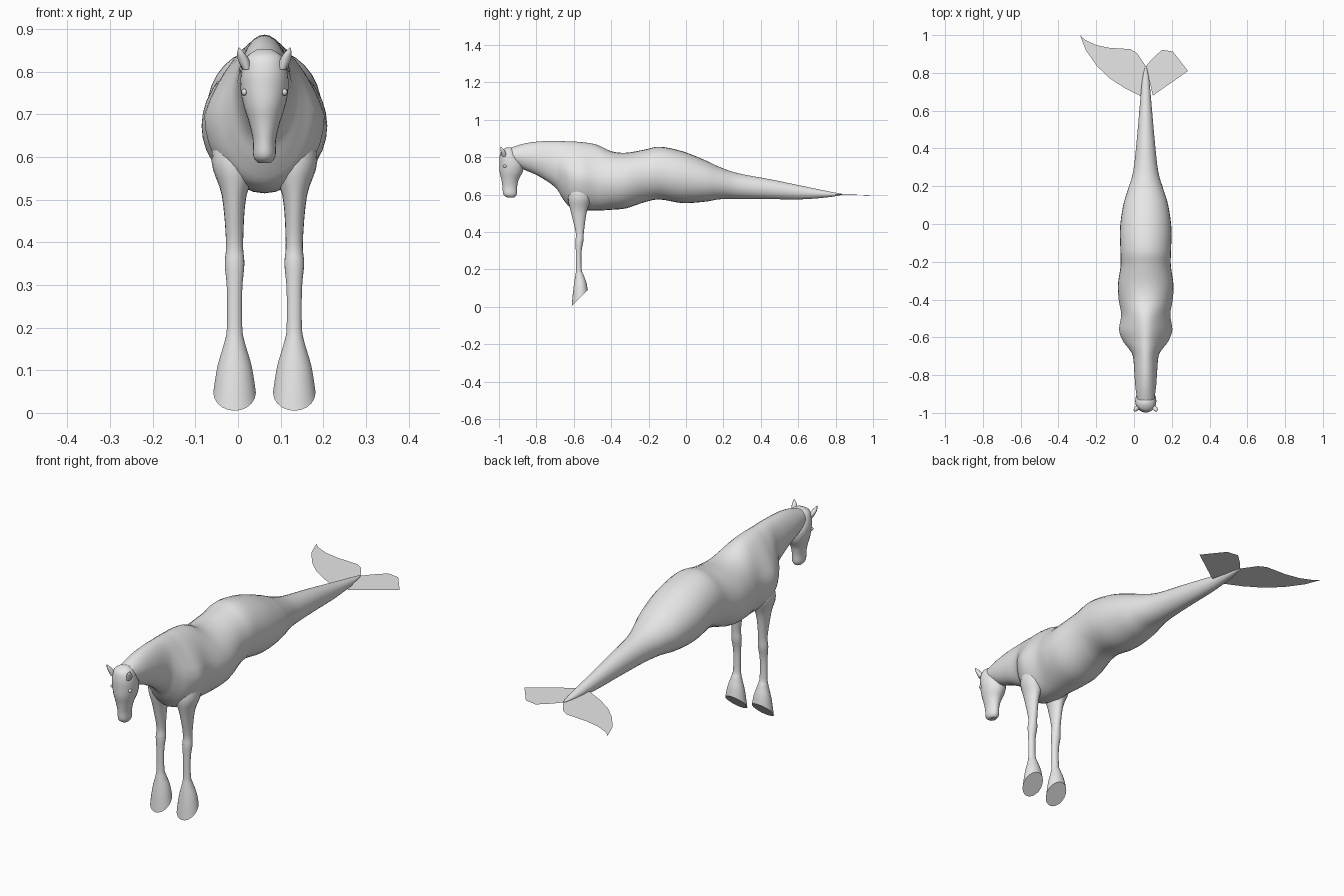
import bpy, bmesh, math
from mathutils import Vector

if "Cube" in bpy.data.objects:
    bpy.data.objects.remove(bpy.data.objects["Cube"])

CX = 0.062  # symmetry plane of the animal

grey = bpy.data.materials.new("plain grey")
grey.use_nodes = True
grey.diffuse_color = (0.8, 0.8, 0.8, 1)
grey.node_tree.nodes["Principled BSDF"].inputs["Base Color"].default_value = (0.8, 0.8, 0.8, 1)


def finish(name, bm, smooth=True):
    mesh = bpy.data.meshes.new(name)
    bm.to_mesh(mesh)
    bm.free()
    mesh.materials.append(grey)
    ob = bpy.data.objects.new(name, mesh)
    bpy.context.collection.objects.link(ob)
    if smooth:
        bpy.ops.object.select_all(action='DESELECT')
        ob.select_set(True)
        bpy.context.view_layer.objects.active = ob
        bpy.ops.object.shade_smooth_by_angle(angle=math.radians(42))
    return ob


def spline(rows, steps):
    """Smooth in-between rows through the given rows."""
    pts = [rows[0]] + rows + [rows[-1]]
    out = []
    for i in range(1, len(pts) - 2):
        for s in range(steps):
            t = s / steps
            out.append([0.5 * (2 * b + (c - a) * t + (2 * a - 5 * b + 4 * c - d) * t * t
                               + (3 * b - a - 3 * c + d) * t ** 3)
                        for a, b, c, d in zip(*pts[i - 1:i + 3])])
    return out + [list(rows[-1])]


def loft(name, rows, ring, sides=24, steps=4):
    """Skin a closed tube; ring(row, angle) gives each point."""
    bm = bmesh.new()
    loops = [[bm.verts.new(ring(r, 2 * math.pi * k / sides)) for k in range(sides)]
             for r in spline(rows, steps)]
    for a, b in zip(loops, loops[1:]):
        for k in range(sides):
            n = (k + 1) % sides
            bm.faces.new((a[k], a[n], b[n], b[k]))
    bm.faces.new(loops[0])
    bm.faces.new(loops[-1])
    bmesh.ops.recalc_face_normals(bm, faces=bm.faces)
    return finish(name, bm)


# Neck, trunk and tail: y, top, bottom, half width, narrowing towards the top
trunk = [
    (-0.955, 0.845, 0.775, 0.040, 0.0),
    (-0.87, 0.872, 0.735, 0.054, 0.1),
    (-0.79, 0.884, 0.700, 0.060, 0.1),
    (-0.70, 0.887, 0.640, 0.068, 0.1),
    (-0.66, 0.886, 0.580, 0.090, 0.2),
    (-0.62, 0.884, 0.533, 0.120, 0.35),
    (-0.56, 0.881, 0.518, 0.141, 0.38),
    (-0.48, 0.868, 0.515, 0.130, 0.25),
    (-0.40, 0.832, 0.519, 0.143, 0.1),
    (-0.32, 0.824, 0.527, 0.147, 0.0),
    (-0.22, 0.841, 0.560, 0.133, 0.0),
    (-0.14, 0.856, 0.574, 0.134, 0.0),
    (-0.02, 0.832, 0.555, 0.136, 0.0),
    (0.10, 0.785, 0.562, 0.119, 0.0),
    (0.18, 0.748, 0.575, 0.095, 0.0),
    (0.28, 0.714, 0.577, 0.066, 0.0),
    (0.45, 0.682, 0.576, 0.047, 0.0),
    (0.62, 0.647, 0.575, 0.032, 0.0),
    (0.76, 0.618, 0.586, 0.019, 0.0),
    (0.835, 0.604, 0.599, 0.003, 0.0),
]


def trunk_ring(r, a):
    y, top, bot, w, k = r
    c = math.cos(a)
    x = w * math.sin(a) * (1 - k * max(0, c))
    return CX + x, y, (top + bot) / 2 + (top - bot) / 2 * c


loft("body_neck_and_tail", trunk, trunk_ring, 32)

# Head: z, centre y, half depth, half width
head = [
    (0.586, -0.938, 0.020, 0.015),
    (0.602, -0.941, 0.036, 0.026),
    (0.640, -0.942, 0.039, 0.027),
    (0.680, -0.941, 0.046, 0.036),
    (0.720, -0.935, 0.061, 0.049),
    (0.760, -0.935, 0.063, 0.056),
    (0.800, -0.945, 0.052, 0.054),
    (0.835, -0.950, 0.037, 0.042),
    (0.852, -0.945, 0.014, 0.018),
]
loft("head", head, lambda r, a: (CX + r[3] * math.cos(a), r[1] + r[2] * math.sin(a), r[0]))

# Front leg with slanted flat hoof: z, sideways offset, half width, centre y, half depth, slant
leg = [
    (0.68, 0.062, 0.045, -0.560, 0.050, 0.0),
    (0.59, 0.068, 0.056, -0.567, 0.064, 0.0),
    (0.51, 0.071, 0.029, -0.573, 0.043, 0.0),
    (0.40, 0.070, 0.020, -0.568, 0.022, 0.0),
    (0.35, 0.070, 0.023, -0.570, 0.021, 0.0),
    (0.29, 0.070, 0.018, -0.574, 0.015, 0.0),
    (0.20, 0.070, 0.018, -0.573, 0.015, 0.0),
    (0.165, 0.070, 0.024, -0.570, 0.023, 0.2),
    (0.11, 0.070, 0.040, -0.568, 0.035, 0.6),
    (0.048, 0.070, 0.050, -0.568, 0.043, 1.0),
]

# Ear leaf: z, sideways offset, half width, centre y, half depth
ear = [
    (0.805, 0.041, 0.009, -0.972, 0.012),
    (0.825, 0.048, 0.013, -0.976, 0.013),
    (0.843, 0.055, 0.009, -0.984, 0.009),
    (0.857, 0.060, 0.001, -0.991, 0.001),
]

for side, s in (("left", 1), ("right", -1)):
    loft(side + "_front_leg", leg,
         lambda r, a: (CX + s * r[1] + r[2] * math.cos(a),
                       r[3] + r[4] * math.sin(a),
                       r[0] + r[5] * r[4] * math.sin(a)), 20)
    loft(side + "_ear", ear,
         lambda r, a: (CX + s * r[1] + r[2] * math.cos(a),
                       r[3] + r[4] * math.sin(a), r[0]), 12, 3)
    # Eye
    bm = bmesh.new()
    bmesh.ops.create_uvsphere(bm, u_segments=12, v_segments=8, radius=0.009)
    bmesh.ops.scale(bm, vec=(0.8, 1.1, 0.9), verts=bm.verts)
    bmesh.ops.translate(bm, vec=(CX + s * 0.047, -0.968, 0.752), verts=bm.verts)
    finish(side + "_eye", bm)

# Flat tail fins, uneven left and right
fins = {
    "right_tail_fin": [(0.063, 0.835), (0.037, 0.677), (-0.05, 0.72), (-0.127, 0.77),
                       (-0.196, 0.836), (-0.255, 0.92), (-0.286, 1.0), (-0.26, 0.975),
                       (-0.20, 0.947), (-0.127, 0.932), (-0.02, 0.926), (0.016, 0.905)],
    "left_tail_fin": [(0.063, 0.835), (0.095, 0.873), (0.148, 0.922), (0.206, 0.913),
                      (0.286, 0.81), (0.10, 0.68)],
}
for name, outline in fins.items():
    bm = bmesh.new()
    f = bm.faces.new([bm.verts.new((x, y, 0.6 + 0.01 * (x - CX))) for x, y in outline])
    f.normal_update()
    if f.normal.z < 0:
        f.normal_flip()
    finish(name, bm, False)
